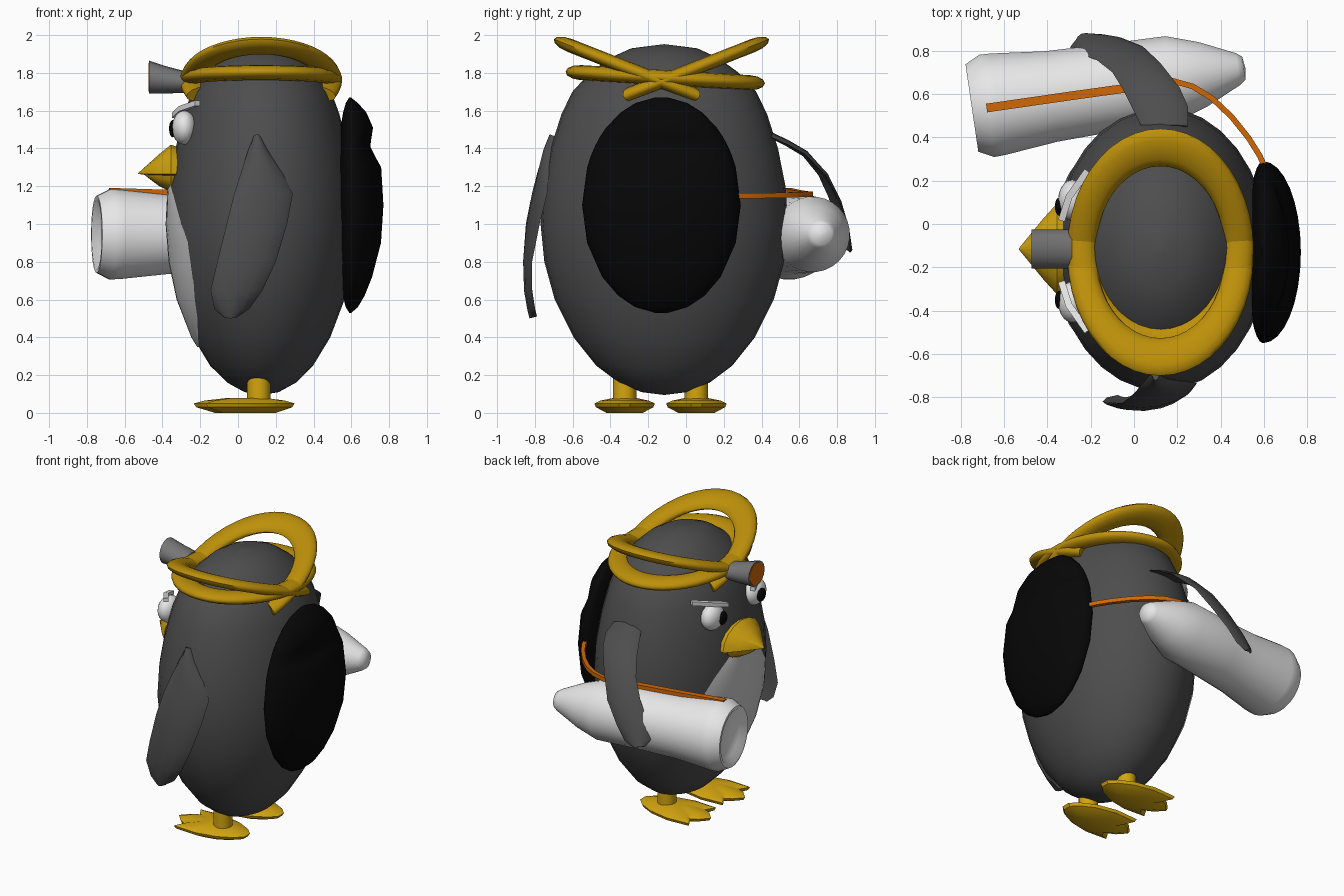
import bpy, bmesh, math
from mathutils import Vector
from math import sin, cos, pi, radians, sqrt

if "Cube" in bpy.data.objects:
    bpy.data.objects.remove(bpy.data.objects["Cube"])


def material(name, r, g, b):
    m = bpy.data.materials.new(name)
    m.diffuse_color = (r, g, b, 1)
    m.use_nodes = True
    m.node_tree.nodes["Principled BSDF"].inputs["Base Color"].default_value = m.diffuse_color
    return m


DARK = material("dark grey", 0.075, 0.075, 0.075)
BLACK = material("black", 0.002, 0.002, 0.002)
WHITE = material("white", 0.8, 0.8, 0.8)
PALE = material("pale grey", 0.6, 0.6, 0.6)
YELLOW = material("yellow", 0.66, 0.38, 0.005)
GOLD = material("gold", 0.51, 0.28, 0.003)
ORANGE = material("orange", 0.64, 0.14, 0.002)
STEEL = material("steel grey", 0.18, 0.18, 0.18)


def finish(ob, name, mat, angle=40):
    ob.name = name
    ob.data.materials.append(mat)
    bpy.ops.object.select_all(action='DESELECT')
    ob.select_set(True)
    bpy.context.view_layer.objects.active = ob
    bpy.ops.object.shade_smooth_by_angle(angle=radians(angle))
    return ob


def loft(name, rings, mat, angle=40, closed=True):
    """Skin a list of equal-length point rings; closed lofts get end caps."""
    bm = bmesh.new()
    vs = [[bm.verts.new(p) for p in ring] for ring in rings]
    n = len(rings[0])
    for a, b in zip(vs, vs[1:]):
        for i in range(n if closed else n - 1):
            j = (i + 1) % n
            bm.faces.new((a[i], a[j], b[j], b[i]))
    if closed:
        bm.faces.new(vs[0])
        bm.faces.new(vs[-1])
    bmesh.ops.remove_doubles(bm, verts=bm.verts, dist=0.0005)
    bmesh.ops.recalc_face_normals(bm, faces=bm.faces)
    me = bpy.data.meshes.new(name)
    bm.to_mesh(me)
    bm.free()
    ob = bpy.data.objects.new(name, me)
    bpy.context.collection.objects.link(ob)
    return finish(ob, name, mat, angle)


def lathe(name, profile, origin, axis, seg, mat, angle=40):
    """Revolve (distance, radius) pairs around a horizontal axis."""
    o, ax = Vector(origin), Vector(axis).normalized()
    up = Vector((0, 0, 1))
    side = ax.cross(up)
    return loft(name, [[o + ax * d + (side * cos(t) + up * sin(t)) * max(r, 0.001)
                        for t in ((k + 0.5) * 2 * pi / seg for k in range(seg))]
                       for d, r in profile], mat, angle)


def sweep(name, path, w, h, mat):
    """Rectangular bar along a path."""
    pts = [Vector(p) for p in path]
    rings = []
    for i, p in enumerate(pts):
        d = pts[min(i + 1, len(pts) - 1)] - pts[max(i - 1, 0)]
        s = Vector((-d.y, d.x, 0)).normalized() * w
        u = Vector((0, 0, h))
        rings.append([p + s + u, p - s + u, p - s - u, p + s - u])
    return loft(name, rings, mat)


def ball(name, loc, scale, mat):
    bpy.ops.mesh.primitive_uv_sphere_add(segments=20, ring_count=12, radius=1, location=loc)
    ob = bpy.context.object
    ob.scale = scale
    return finish(ob, name, mat, 60)


def interp(table, z):
    for (a, u), (b, v) in zip(table, table[1:]):
        if a <= z <= b:
            return u + (v - u) * (z - a) / (b - a)
    return table[-1][1]


# Body: egg with elliptical sections
CX, CY = 0.125, -0.115
GIRTH = [(0.095, 0.002), (0.11, 0.12), (0.16, 0.24), (0.25, 0.36), (0.4, 0.48),
         (0.6, 0.58), (0.8, 0.635), (1.0, 0.655), (1.2, 0.642), (1.4, 0.602),
         (1.58, 0.545), (1.7, 0.487), (1.8, 0.395), (1.88, 0.285), (1.93, 0.175), (1.952, 0.002)]


def skin(z, a, k=1.0):
    """Point on the body; angle 0 faces the beak."""
    r = interp(GIRTH, z) * k
    return (CX - 0.757 * r * cos(a), CY + r * sin(a), z)


loft("body", [[skin(z, k * pi / 16) for k in range(32)] for z, _ in GIRTH], DARK, 60)

# Belly patch laid over the body, thinning towards its sides
BELLY = [(0.35, 9), (0.4, 23), (0.5, 33), (0.6, 37), (0.7, 39), (0.8, 39.5),
         (0.9, 38), (1.0, 32), (1.1, 24), (1.2, 13), (1.25, 6)]
loft("belly_patch", [[skin(z, radians(a) * t / 6, 1.025 - 0.017 * (t / 6) ** 2) for t in range(-6, 7)]
                     for z, a in BELLY], PALE, 60, closed=False)

# Backpack: oval cushion on the back, with a small lump above a large one
OUTER = [(0.53, 0.60), (0.56, 0.635), (0.62, 0.67), (0.72, 0.71), (0.9, 0.757), (1.1, 0.77),
         (1.3, 0.758), (1.36, 0.725), (1.41, 0.70), (1.46, 0.707), (1.51, 0.715),
         (1.59, 0.68), (1.64, 0.635), (1.67, 0.59)]
rings = []
for z, x in OUTER:
    e = sqrt(max(0.003, 1 - ((z - 1.1) / 0.572) ** 2))
    mid = 0.595
    rings.append([(mid + (max(x - mid, 0.003) if cos(t) > 0 else 0.075 * e) * cos(t),
                   -0.13 + 0.42 * e * sin(t), z) for t in (k * pi / 16 for k in range(32))])
loft("backpack", rings, BLACK, 50)


# Flippers: thin bowed blades between two edge lines
def flipper(name, rows, bow, thick):
    rows = [(Vector(a), Vector(b)) for a, b in rows]
    mids = [(a + b) / 2 for a, b in rows]
    rings = []
    for i, (a, b) in enumerate(rows):
        tan = mids[min(i + 1, len(mids) - 1)] - mids[max(i - 1, 0)]
        n = (b - a).cross(tan).normalized()
        rings.append([a.lerp(b, (1 + cos(t)) / 2) + n * (bow * sin(t) ** 2 + thick * sin(t))
                      for t in (k * pi / 6 for k in range(12))])
    return loft(name, rings, DARK, 50)


# height, then x and y of the front and back edges
RIGHT = [(1.46, 0.08, -0.685, 0.12, -0.685), (1.38, 0.05, -0.725, 0.165, -0.71),
         (1.27, 0.015, -0.765, 0.235, -0.725), (1.16, -0.02, -0.80, 0.29, -0.735),
         (1.0, -0.06, -0.83, 0.26, -0.775), (0.8, -0.11, -0.83, 0.2, -0.815),
         (0.65, -0.145, -0.82, 0.13, -0.815), (0.55, -0.125, -0.80, 0.06, -0.80),
         (0.51, -0.08, -0.79, 0.0, -0.79)]
flipper("right_flipper", [((a, b, z), (c, d, z)) for z, a, b, c, d in RIGHT], -0.025, 0.015)
flipper("left_flipper", [
    ((0.04, 0.44, 1.46), (0.25, 0.45, 1.46)), ((0.0, 0.52, 1.42), (0.25, 0.54, 1.42)),
    ((-0.05, 0.62, 1.36), (0.21, 0.63, 1.37)), ((-0.1, 0.70, 1.26), (0.12, 0.745, 1.25)),
    ((-0.17, 0.755, 1.14), (0.04, 0.82, 1.1)), ((-0.26, 0.79, 1.0), (-0.06, 0.86, 0.97)),
    ((-0.295, 0.815, 0.91), (-0.13, 0.87, 0.88)), ((-0.27, 0.84, 0.865), (-0.2, 0.87, 0.85))],
    0.015, 0.012)

# Flask under the left flipper, with recessed base and orange strap
lathe("flask", [(0.04, 0), (0.035, 0.15), (0.0, 0.185), (0.0, 0.205), (0.07, 0.24), (0.12, 0.238),
                (0.37, 0.212), (0.6, 0.205), (0.93, 0.2), (1.08, 0.15), (1.24, 0.075),
                (1.268, 0.055), (1.275, 0)],
      (-0.748, 0.535, 0.945), (0.989, 0.145, 0), 28, WHITE, 60)
sweep("strap_bar", [(-0.68, 0.535, 1.175), (-0.3, 0.59, 1.163), (0.06, 0.64, 1.155)], 0.02, 0.016, ORANGE)
sweep("strap_band", [(0.05, 0.64, 1.15), (0.18, 0.66, 1.158), (0.27, 0.635, 1.158), (0.36, 0.58, 1.155),
                     (0.45, 0.495, 1.152), (0.53, 0.395, 1.15), (0.58, 0.315, 1.15), (0.6, 0.27, 1.15)],
      0.013, 0.014, ORANGE)

# Head bands: a level ring, and two tilted arcs that stop at the head
bpy.ops.mesh.primitive_torus_add(major_segments=40, minor_segments=12, major_radius=0.364,
                                 minor_radius=0.066, location=(0.122, -0.11, 1.775),
                                 rotation=(radians(-3.4), 0, 0))
bpy.context.object.scale = (1, 1.23, 0.6)
finish(bpy.context.object, "level_band", GOLD, 60)
for name, y, s in (("left_band", -0.115, 1), ("right_band", -0.145, -1)):
    rings = []
    for k in range(29):
        a = radians(-23 + 226 * k / 28)
        rings.append([((0.362 + 0.067 * cos(t)) * cos(a), s * 1.39 * (0.362 + 0.067 * cos(t)) * sin(a),
                       0.036 * sin(t)) for t in (j * pi / 6 for j in range(12))])
    arc = loft(name, rings, GOLD, 60)
    arc.location = (0.122, y, 1.76)
    arc.rotation_euler = (radians(s * 21.5), 0, 0)

# Head lamp flaring forwards, with orange lens
LAMP = [(-0.285, 1.695, 1.81), (-0.39, 1.69, 1.838), (-0.472, 1.69, 1.865)]
loft("lamp", [[(x, CY + 0.09 * cos(t), (lo + hi) / 2 + (hi - lo) / 2 * sin(t))
               for t in (k * pi / 8 for k in range(16))] for x, lo, hi in LAMP], STEEL, 35)
lathe("lamp_lens", [(0, 0.078), (0.003, 0.078)], (-0.471, CY, 1.777), (-1, 0, 0), 16, ORANGE)


# Beak halves
def beak(name, top, bottom, wide, tip):
    rings = []
    for x, s in [(-0.29, 0.85), (-0.355, 1.0), (-0.42, 0.66), (tip, 0.02)]:
        rings.append([(x, CY + wide * s * cos(t), 1.265 + s * (top if sin(t) > 0 else bottom) * abs(sin(t)))
                      for t in (k * pi / 8 for k in range(16))])
    loft(name, rings, YELLOW, 45)


beak("upper_beak", 0.155, -0.015, 0.21, -0.53)
beak("lower_beak", -0.025, -0.095, 0.165, -0.50)

# Foot outline, heel at +x and three toes at -x
HALF = [(0.30, 0.03), (0.25, 0.08), (0.15, 0.13), (0.0, 0.16), (-0.17, 0.15), (-0.13, 0.085), (-0.18, 0.06)]
PLAN = HALF + [(-0.235, 0.0)] + [(x, -y) for x, y in reversed(HALF)]

# Paired parts: eyes, pupils, brows, legs, feet
for side, s in (("left", 1), ("right", -1)):
    ball(side + "_eye", (-0.285, -0.125 + s * 0.235, 1.51), (0.065, 0.095, 0.09), WHITE)
    ball(side + "_pupil", (-0.345, -0.135 + s * 0.215, 1.505), (0.02, 0.042, 0.046), BLACK)
    sweep(side + "_brow", [(-0.335, -0.125 + s * 0.14, 1.575), (-0.30, -0.125 + s * 0.25, 1.61),
                           (-0.215, -0.125 + s * 0.37, 1.64)], 0.016, 0.014, WHITE)
    fy = -0.135 + s * 0.19
    loft(side + "_leg", [[(0.11 + 0.062 * cos(k * pi / 8), fy + 0.062 * sin(k * pi / 8), z)
                          for k in range(16)] for z in (0.04, 0.22)], YELLOW)
    loft(side + "_foot", [[(0.05 + (x - 0.05) * k, fy + y * k, z) for x, y in PLAN]
                          for k, z in ((0.6, 0.0), (0.95, 0.03), (1.0, 0.05), (0.8, 0.065), (0.35, 0.08))],
         YELLOW, 30)
